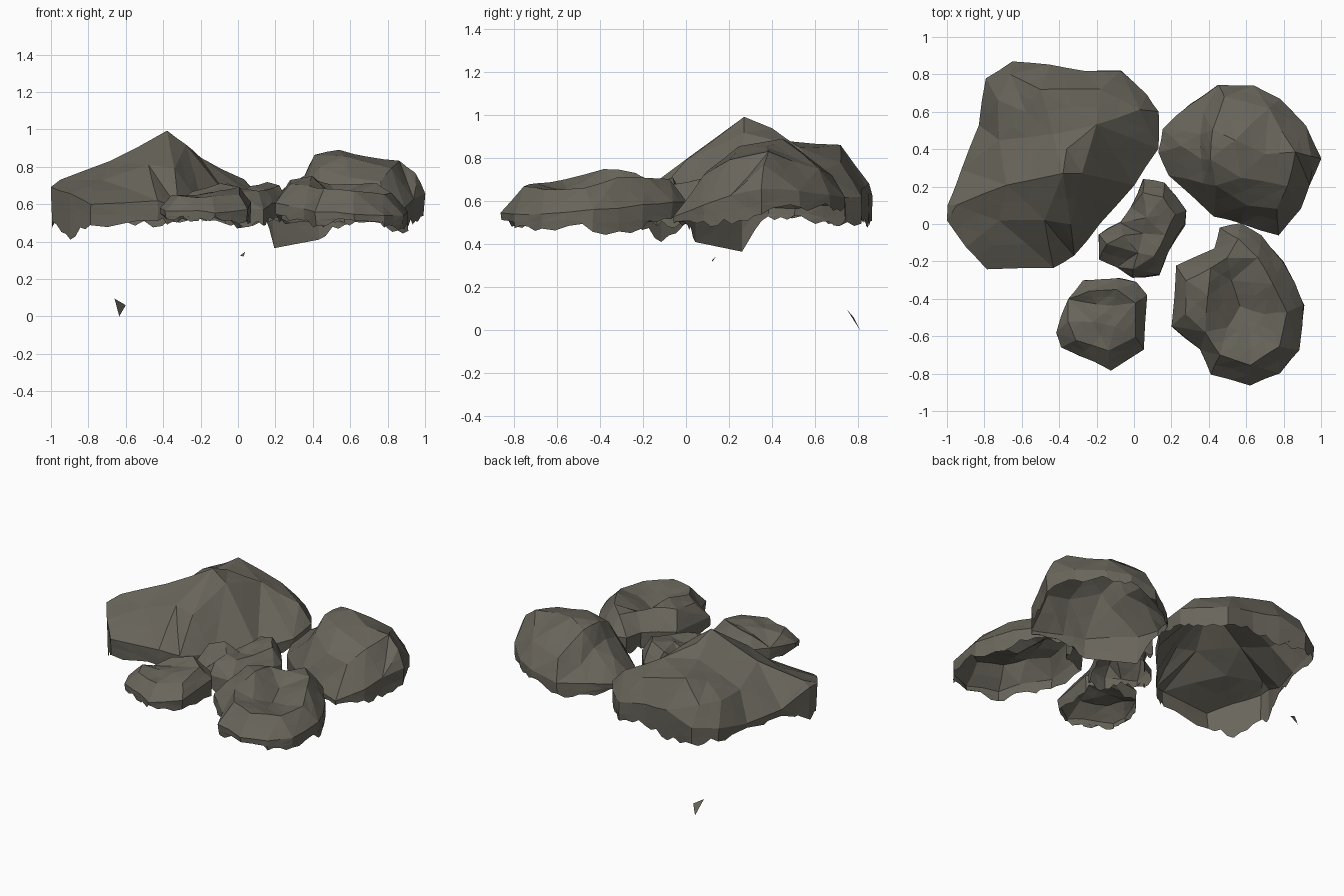
import bpy, bmesh, random
from mathutils import Vector, noise
from mathutils.geometry import delaunay_2d_cdt

random.seed(4)
stone = bpy.data.materials.new("grey brown stone")
stone.diffuse_color = (0.14, 0.13, 0.105, 1)


def finish(bm, name):
    mesh = bpy.data.meshes.new(name)
    bm.to_mesh(mesh)
    bm.free()
    mesh.materials.append(stone)
    obj = bpy.data.objects.new(name, mesh)
    bpy.context.collection.objects.link(obj)


def boulder(name, rim, crown, ridges=(), base=0.49, low=None, rough=0.01):
    """Open rock shell: faceted crown inside a rim, and a jagged skirt below."""
    low = low or {}
    pts = [Vector(p) for p in rim + crown]
    n = len(rim)
    edges = [(n + a, n + b) for chain in ridges for a, b in zip(chain, chain[1:])]
    flat, _, tris, ids, _, _ = delaunay_2d_cdt(
        [p.xy for p in pts], edges, [list(range(n))[::-1]], 1, 1e-5)
    bm = bmesh.new()
    verts, by_id = [], {}
    for co, src in zip(flat, ids):
        z = pts[src[0]].z if src else 0.7
        v = bm.verts.new((co.x, co.y, z))
        verts.append(v)
        for s in src:
            by_id[s] = v
    for t in tris:
        bm.faces.new([verts[i] for i in t])
    # jagged skirt
    centre = sum((p for p in pts[:n]), Vector()) / n
    foot = []
    for i in range(n):
        p = pts[i].lerp(centre, 0.01)
        p.z = min(low.get(i, base + random.uniform(-0.025, 0.03)), pts[i].z - 0.02)
        foot.append(bm.verts.new(p))
    for i in range(n):
        j = (i + 1) % n
        bm.faces.new((by_id[i], by_id[j], foot[j], foot[i]))
    bmesh.ops.triangulate(bm, faces=bm.faces[:])
    # small chipped facets
    old = set(bm.verts)
    bmesh.ops.subdivide_edges(bm, edges=bm.edges[:], cuts=1, use_grid_fill=True)
    for v in bm.verts:
        if v not in old and not (v.is_boundary and v.co.z < 0.43):
            v.co += noise.noise_vector(v.co * 7) * rough
            if v.is_boundary:
                v.co.z += random.uniform(0, 0.04)
    # broken teeth along the lower edge
    hem = [e for e in bm.edges if e.is_boundary]
    cut = bmesh.ops.subdivide_edges(bm, edges=hem, cuts=1)
    for v in cut["geom_inner"]:
        if isinstance(v, bmesh.types.BMVert) and v.co.z > 0.43:
            v.co.z += random.choice((-0.015, 0.01, 0.03))
    bmesh.ops.triangulate(bm, faces=bm.faces[:])
    bmesh.ops.recalc_face_normals(bm, faces=bm.faces[:])
    if sum(f.normal.z * f.calc_area() for f in bm.faces) < 0:
        bmesh.ops.reverse_faces(bm, faces=bm.faces[:])
    finish(bm, name)


# Large peaked boulder, back left
boulder("large_boulder",
        [(-.65, .87, .62), (-.45, .85, .68), (-.27, .82, .66), (-.07, .82, .62),
         (.07, .69, .62), (.13, .60, .63), (.13, .40, .60), (0, .21, .57),
         (-.18, 0, .57), (-.32, -.17, .58), (-.43, -.235, .62), (-.79, -.24, .60),
         (-.90, -.12, .66), (-1, .02, .69), (-1, .10, .69), (-.92, .29, .60),
         (-.83, .53, .57), (-.79, .78, .62)],
        [(-.95, .10, .73), (-.68, .21, .83), (-.38, .27, .99), (-.28, .27, .92),
         (-.20, .53, .85), (.03, .61, .73), (-.18, .72, .78), (-.34, 0, .79),
         (-.50, .72, .86), (-.66, .80, .75), (-.73, .66, .75), (-.58, .60, .82),
         (-.43, .48, .88), (-.72, .45, .74), (-.36, .40, .94), (-.48, .02, .81),
         (-.72, .02, .73)],
        ridges=[(0, 1, 2, 3, 4, 5), (3, 7)],
        low={13: .49, 12: .41, 2: .5, 7: .47}, rough=.007)

# Round boulder with a split, back right
boulder("round_boulder",
        [(.45, .74, .58), (.64, .74, .62), (.78, .67, .63), (.92, .53, .65),
         (1, .35, .66), (.94, .21, .62), (.89, .08, .58), (.77, -.06, .53),
         (.57, 0, .55), (.43, .04, .56), (.19, .26, .56), (.13, .38, .57),
         (.15, .51, .57), (.30, .64, .58)],
        [(.48, .68, .72), (.42, .50, .86), (.41, .35, .86), (.44, .21, .80),
         (.37, .60, .67), (.36, .48, .75), (.36, .35, .76), (.37, .22, .72),
         (.54, .45, .89), (.57, .25, .86), (.60, .10, .74), (.76, .08, .72),
         (.72, .62, .75), (.70, .38, .85), (.86, .38, .83), (.95, .36, .77),
         (.82, .20, .79), (.25, .42, .69)],
        ridges=[(0, 1, 2, 3), (4, 5, 6, 7)],
        low={1: .53, 2: .56, 3: .56, 4: .51, 9: .41, 10: .365, 8: .47})

# Small lumpy stone, middle
boulder("middle_stone",
        [(.05, .24, .60), (.17, .22, .60), (.28, .08, .60), (.27, .0, .60),
         (.18, -.15, .60), (.13, -.27, .57), (-.01, -.29, .58), (-.09, -.23, .58),
         (-.18, -.19, .58), (-.19, -.06, .60), (-.07, .01, .60), (-.02, .09, .60)],
        [(.05, .17, .69), (.16, .15, .71), (.22, .05, .70), (.07, .04, .70),
         (.05, -.05, .66), (.17, -.06, .68), (-.06, -.06, .71), (-.14, -.11, .68),
         (.02, -.15, .68), (.11, -.17, .67), (-.01, -.24, .65)], rough=.013)

# Low stone, front left
boulder("low_stone",
        [(-.27, -.30, .60), (-.08, -.29, .62), (.01, -.31, .62), (.07, -.38, .61),
         (.05, -.67, .57), (-.13, -.78, .55), (-.21, -.73, .56), (-.39, -.66, .56),
         (-.42, -.58, .58), (-.35, -.40, .60)],
        [(-.24, -.36, .67), (-.09, -.35, .71), (.01, -.42, .69), (.01, -.60, .65),
         (-.14, -.68, .64), (-.31, -.62, .64), (-.35, -.52, .65), (-.22, -.52, .65),
         (-.12, -.44, .67), (-.20, -.43, .64), (-.10, -.55, .67)], base=.5)

# Hollowed stone, front right
boulder("hollowed_stone",
        [(.57, 0, .60), (.68, -.06, .60), (.80, -.20, .58), (.91, -.43, .56),
         (.88, -.67, .54), (.78, -.80, .54), (.62, -.86, .55), (.41, -.80, .56),
         (.35, -.67, .58), (.20, -.55, .61), (.23, -.22, .62), (.43, -.13, .60),
         (.46, -.02, .60)],
        [(.56, -.08, .70), (.66, -.18, .71), (.74, -.32, .71), (.82, -.47, .66),
         (.78, -.66, .65), (.62, -.75, .67), (.46, -.70, .68), (.38, -.58, .70),
         (.28, -.48, .71), (.28, -.30, .73), (.39, -.38, .75), (.41, -.23, .73),
         (.52, -.30, .64), (.56, -.44, .61), (.50, -.55, .65), (.63, -.58, .64),
         (.70, -.48, .64), (.50, -.18, .70)],
        ridges=[(0, 1, 2, 3, 4, 5, 6, 7, 8)], base=.48, low={3: .44, 2: .44, 9: .5})

# Two loose chips below the rocks
for name, tri in (
        ("large_chip", [(-.66, .75, .095), (-.60, .78, .06), (-.635, .81, 0)]),
        ("small_chip", [(.01, .12, .325), (.038, .14, .345), (.03, .125, .32)])):
    bm = bmesh.new()
    bm.faces.new([bm.verts.new(p) for p in tri])
    finish(bm, name)
